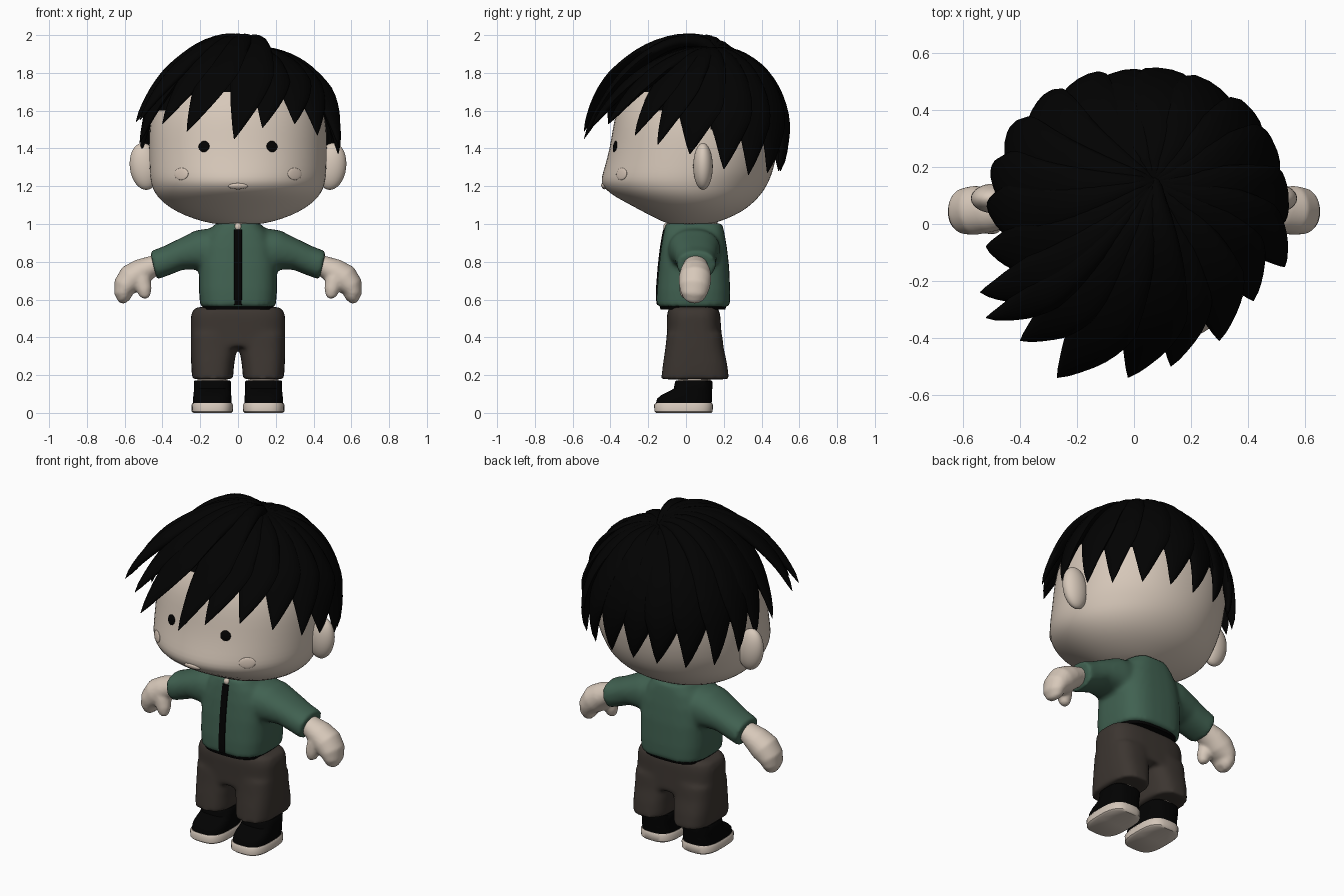
import bpy, bmesh, math
from mathutils import Vector, Matrix
from mathutils.bvhtree import BVHTree

if "Cube" in bpy.data.objects:
    bpy.data.objects.remove(bpy.data.objects["Cube"])

X, Y, Z = Vector((1, 0, 0)), Vector((0, 1, 0)), Vector((0, 0, 1))


def material(name, r, g, b):
    m = bpy.data.materials.new(name)
    m.use_nodes = True
    m.diffuse_color = (r, g, b, 1)
    bsdf = next(n for n in m.node_tree.nodes if n.type == 'BSDF_PRINCIPLED')
    bsdf.inputs["Base Color"].default_value = (r, g, b, 1)
    bsdf.inputs["Roughness"].default_value = 0.8
    return m


SKIN = material("skin", .68, .58, .49)
BLUSH = material("blush", .68, .565, .475)
BLACK = material("black", .0006, .0006, .0006)
GREEN = material("jacket green", .052, .12, .082)
BROWN = material("trouser brown", .045, .036, .030)
RUBBER = material("sole white", .66, .57, .49)


def sweep(bm, rings, side, axis=None, seg=32, power=2.0):
    """Skin a row of rings (x, y, z, half width, half depth[, power])."""
    pts = [Vector(r[:3]) for r in rings]
    loops = []
    for i, r in enumerate(rings):
        t = axis or pts[min(i + 1, len(pts) - 1)] - pts[max(i - 1, 0)]
        t = t.normalized()
        s = (side - t * side.dot(t)).normalized()
        n = t.cross(s)
        e = 2 / (r[5] if len(r) > 5 else power)
        loop = []
        for k in range(seg):
            a = math.tau * k / seg
            c, d = math.cos(a), math.sin(a)
            u = math.copysign(abs(c) ** e, c) * r[3]
            v = math.copysign(abs(d) ** e, d) * r[4]
            loop.append(bm.verts.new(pts[i] + s * u + n * v))
        loops.append(loop)
    for a, b in zip(loops, loops[1:]):
        for k in range(seg):
            j = (k + 1) % seg
            bm.faces.new((a[k], a[j], b[j], b[k]))
    bm.faces.new(loops[0][::-1])
    bm.faces.new(loops[-1])


def finish(name, bm, mats, subsurf=0, voxel=0, angle=0.75):
    bmesh.ops.recalc_face_normals(bm, faces=bm.faces)
    me = bpy.data.meshes.new(name)
    bm.to_mesh(me)
    bm.free()
    for m in mats:
        me.materials.append(m)
    ob = bpy.data.objects.new(name, me)
    bpy.context.collection.objects.link(ob)
    bpy.ops.object.select_all(action='DESELECT')
    ob.select_set(True)
    bpy.context.view_layer.objects.active = ob
    bpy.ops.object.shade_smooth_by_angle(angle=angle)
    if voxel:
        rm = ob.modifiers.new("merge", 'REMESH')
        rm.mode, rm.voxel_size, rm.use_smooth_shade = 'VOXEL', voxel, True
        sm = ob.modifiers.new("soften", 'SMOOTH')
        sm.factor, sm.iterations = 0.5, 7
    if subsurf:
        ss = ob.modifiers.new("round", 'SUBSURF')
        ss.levels = ss.render_levels = subsurf
    return ob


def part(name, mat, rings, side, **kw):
    opts = {k: kw.pop(k) for k in ("axis", "seg", "power") if k in kw}
    bm = bmesh.new()
    sweep(bm, rings, side, **opts)
    return finish(name, bm, [mat], **kw)


def ball(name, mat, loc, radii, rot=Matrix.Identity(4)):
    bm = bmesh.new()
    bmesh.ops.create_uvsphere(bm, u_segments=28, v_segments=16, radius=1,
                              matrix=Matrix.Translation(loc) @ rot @ Matrix.Diagonal((*radii, 1)))
    return finish(name, bm, [mat], angle=3)


def surface(ob):
    return BVHTree.FromObject(ob, bpy.context.evaluated_depsgraph_get())


def flip(rings, s):
    return [(s * r[0], *r[1:]) for r in rings]


# Head: height, half width, front, back, roundness
profile = [(.995, .09, -.07, .11, 2), (1.01, .18, -.12, .17, 2), (1.045, .285, -.19, .26, 2),
           (1.085, .36, -.265, .325, 2), (1.125, .41, -.34, .37, 2), (1.165, .443, -.41, .405, 2),
           (1.21, .46, -.45, .433, 2.0), (1.25, .467, -.448, .45, 2.05),
           (1.3, .47, -.432, .467, 2.1),
           (1.4, .472, -.405, .488, 2.15), (1.5, .472, -.39, .495, 2.15),
           (1.6, .455, -.37, .485, 2.15), (1.7, .41, -.325, .44, 2.1), (1.79, .33, -.24, .37, 2),
           (1.85, .22, -.13, .28, 2), (1.88, .09, 0, .16, 2)]
bm = bmesh.new()
sweep(bm, [(0, (f + b) / 2, z, w, (b - f) / 2, e) for z, w, f, b, e in profile],
      X, axis=Z, seg=40)
for f in bm.faces:  # scalp beneath the hair
    c = f.calc_center_median()
    f.material_index = int(c.z > 1.72 - .3 * (c.y + .4))
head = finish("head", bm, [SKIN, BLACK], subsurf=1, angle=3)

# Face details laid on the head surface
tree = surface(head)


def face_spot(name, mat, x, z, w, h, thick):
    loc, normal, _, _ = tree.ray_cast(Vector((x, -2, z)), Y)
    rot = normal.to_track_quat('Z', 'Y').to_matrix().to_4x4()
    ball(name, mat, loc, (w, h, thick), rot)


for s, label in ((1, "left"), (-1, "right")):
    face_spot(label + "_eye", BLACK, s * .18, 1.41, .03, .03, .007)
    face_spot(label + "_cheek", BLUSH, s * .30, 1.265, .046, .032, .007)
    ball(label + "_ear", SKIN, (s * .495, .09, 1.305), (.078, .052, .125),
         Matrix.Rotation(s * .12, 4, 'Y'))
face_spot("mouth", BLUSH, 0, 1.2, .052, .018, .012)

# Hair: locks fanning out from a crown point, listed clockwise from the front
crown = Vector((.07, .15, 1.895))
tips = [(.42, -.27, 1.47), (.30, -.41, 1.53), (.13, -.50, 1.51), (-.02, -.54, 1.45),
        (-.27, -.54, 1.49), (-.40, -.41, 1.53), (-.52, -.33, 1.55), (-.54, -.24, 1.54),
        (-.52, -.08, 1.43), (-.51, .07, 1.38), (-.49, .20, 1.33), (-.42, .33, 1.28),
        (-.30, .43, 1.27), (-.15, .49, 1.28), (0, .50, 1.28), (.15, .49, 1.28),
        (.30, .43, 1.27), (.43, .33, 1.26), (.50, .20, 1.29), (.53, .02, 1.37),
        (.53, -.15, 1.42)]
tips = [Vector(t) for t in tips]
bm = bmesh.new()
for i, tip in enumerate(tips):
    gap = (tips[(i + 1) % len(tips)] - tips[i - 1]).length / 2
    d = Vector((tip.x - crown.x, tip.y - crown.y, 0))
    out = d.normalized()
    perp = Vector((-out.y, out.x, 0))
    front = out.y < -.3
    arc = math.radians(90 + (40 if front else 20) * out.y)
    # the parting: hair left of it is swept up and forward
    swept = min(1, max(0, -1.3 * (.75 * out.x + .65 * out.y))) if tip.x < .05 else 0
    lift = .02 + .08 * swept
    curl = .07 if front else .045
    rings = []
    for k in range(19):
        t = k / 18
        reach = math.sin(t * arc) / math.sin(arc)
        drop = (math.cos(t * arc) - math.cos(arc)) / (1 - math.cos(arc))
        p = crown + d * reach + perp * curl * math.sin(math.pi * t)
        p.z = tip.z + (crown.z - tip.z) * drop + lift * math.sin(math.pi * t ** .55)
        taper = min(1, (1 - t) / (.38 if front else .3)) ** .9
        rings.append((*p, gap * .68 * min(1, .15 + reach) * taper + .002,
                      .032 * taper ** .6 + .001))
    sweep(bm, rings, perp, seg=12)
finish("hair_locks", bm, [BLACK], angle=1.2)

# Jacket: torso and sleeves merged into one soft shell
bm = bmesh.new()
sweep(bm, [(0, .039, .56, .20, .194), (0, .04, .65, .207, .194), (0, .042, .78, .207, .186),
           (0, .042, .88, .195, .174), (0, .042, .95, .165, .162), (0, .042, 1.003, .118, .15)],
      X, axis=Z, power=3)
sleeve = [(.05, .04, .87, .14, .12), (.2, .045, .857, .137, .112), (.25, .047, .85, .128, .094),
          (.31, .05, .836, .116, .08), (.375, .053, .807, .106, .077), (.448, .055, .78, .102, .077)]
for s in (1, -1):
    sweep(bm, flip(sleeve, s), Y, axis=Vector((s, 0, -.24)), power=2.3)
jacket = finish("jacket", bm, [GREEN], voxel=.013)

# Zip strip following the jacket front, with the bare throat above it
tree = surface(jacket)


def jacket_front(z):
    return tree.ray_cast(Vector((0, -2, z)), Y)[0].y


heights = [.572 + .398 * k / 11 for k in range(12)]
part("zip_strip", BLACK, [(0, jacket_front(z), z, .02, .006) for z in heights],
     X, axis=Z, seg=16, power=6)
ball("throat", SKIN, (0, jacket_front(.98) + .012, .984), (.02, .02, .022))
part("jacket_hem", BLACK, [(0, .037, .548, .185, .172), (0, .037, .575, .19, .178)],
     X, axis=Z, power=3)
part("neck", SKIN, [(0, .04, .9, .09, .11), (0, .03, 1.03, .11, .14)], X, axis=Z)

# Trousers: hips and two legs merged
bm = bmesh.new()
sweep(bm, [(0, .045, .35, .235, .148), (0, .043, .42, .25, .145), (0, .04, .51, .25, .142),
           (0, .04, .545, .24, .136), (0, .04, .56, .215, .12)], X, axis=Z, power=3.2)
leg = [(.135, .048, .178, .108, .18), (.134, .048, .26, .114, .17),
       (.128, .045, .34, .122, .155), (.125, .045, .42, .125, .146)]
for s in (1, -1):
    sweep(bm, flip(leg, s), X, axis=Z, power=2.8)
finish("trousers", bm, [BROWN], voxel=.013)

# Mitten hands: palm and thumb merged
palm = [(.38, .05, .79, .06, .052), (.45, .05, .777, .066, .056), (.51, .05, .748, .08, .07),
        (.56, .048, .713, .087, .079), (.596, .045, .67, .082, .066),
        (.606, .042, .63, .07, .05), (.596, .04, .604, .054, .04), (.586, .038, .592, .03, .024)]
thumb = [(.53, .02, .745, .05, .055), (.51, .01, .695, .046, .05),
         (.496, .002, .65, .039, .04), (.493, -.002, .618, .028, .028),
         (.494, -.003, .606, .014, .014)]
bm = bmesh.new()
for s in (1, -1):
    for rings in (palm, thumb):
        sweep(bm, flip(rings, s), Y, seg=24)
finish("hands", bm, [SKIN], voxel=.008)

# Feet; shoe rows: height, half width, front, back
sole = [(0, .1, -.157, .133), (.008, .109, -.167, .141), (.043, .11, -.169, .143),
        (.052, .104, -.162, .138)]
upper = [(.05, .102, -.16, .136), (.075, .102, -.153, .137), (.095, .1, -.13, .138),
         (.112, .098, -.095, .138), (.128, .098, -.065, .139), (.165, .098, -.058, .14),
         (.172, .092, -.052, .134)]


def shoe_rings(rows, s):
    return [(s * .136, (f + b) / 2, z, w, (b - f) / 2) for z, w, f, b in rows]


for s, label in ((1, "left"), (-1, "right")):
    part(label + "_sole", RUBBER, shoe_rings(sole, s), X, axis=Z, power=3)
    part(label + "_shoe", BLACK, shoe_rings(upper, s), X, axis=Z, power=3)
    part(label + "_ankle", SKIN, [(s * .135, .045, .15, .08, .085),
                                  (s * .135, .045, .24, .08, .085)], X, axis=Z)
